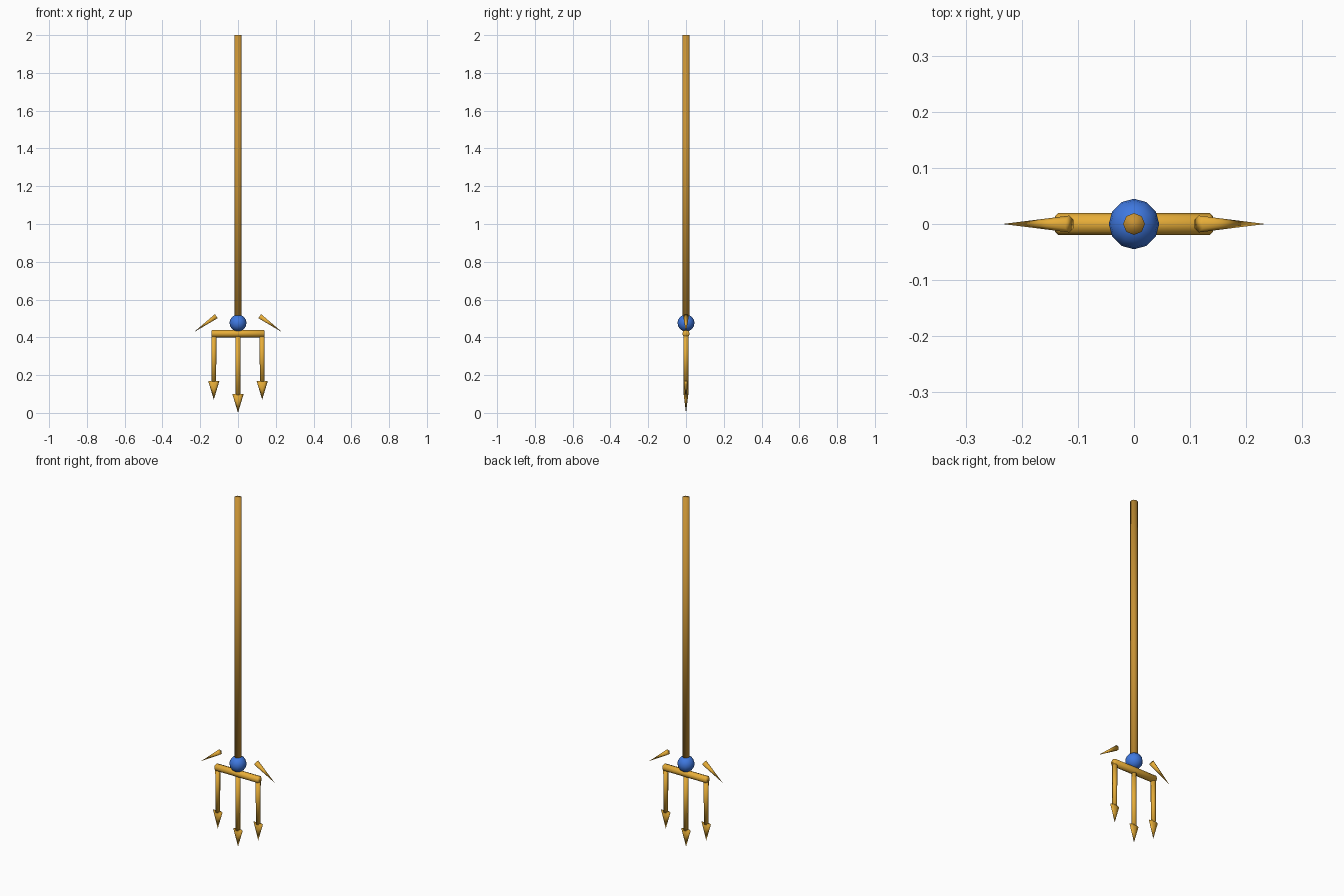
import bpy, math
from mathutils import Vector

if "Cube" in bpy.data.objects:
    bpy.data.objects.remove(bpy.data.objects["Cube"])


def material(name, rgb):
    m = bpy.data.materials.new(name)
    m.diffuse_color = (*rgb, 1)
    m.use_nodes = True
    m.node_tree.nodes["Principled BSDF"].inputs["Base Color"].default_value = m.diffuse_color
    return m


BRONZE = material("bronze", (0.58, 0.29, 0.035))
GOLD = material("gold", (0.8, 0.42, 0.04))
BLUE = material("blue", (0.05, 0.19, 0.75))


def finish(name, mat):
    ob = bpy.context.object
    ob.name = name
    ob.data.materials.append(mat)
    for p in ob.data.polygons:
        p.use_smooth = True
    return ob


def taper(name, start, end, r1, r2, sides, mat, flat=1.0):
    """Cylinder or cone from start to end, optionally flattened in y."""
    a, b = Vector(start), Vector(end)
    d = b - a
    bpy.ops.mesh.primitive_cone_add(vertices=sides, radius1=r1, radius2=r2, depth=d.length)
    ob = finish(name, mat)
    # Rotation in the xz plane keeps the flattening along y
    ob.rotation_euler = (0, math.atan2(d.x, d.z), 0)
    ob.location = (a + b) / 2
    ob.scale = (1, flat, 1)
    return ob


# Long handle
taper("shaft", (0, 0, 0.46), (0, 0, 2.0), 0.0195, 0.0195, 8, BRONZE)

# Round jewel at the joint
bpy.ops.mesh.primitive_uv_sphere_add(segments=12, ring_count=8, radius=0.045, location=(0, 0, 0.476))
finish("jewel", BLUE)

# Crossbar with softened ends
bar = taper("crossbar", (-0.141, 0, 0.42), (0.141, 0, 0.42), 0.02, 0.02, 8, GOLD)
bevel = bar.modifiers.new("bevel", 'BEVEL')
bevel.width = 0.006
bevel.segments = 1
bevel.limit_method = 'ANGLE'
bevel.angle_limit = math.radians(60)

# Three prongs with flattened barbed heads
for label, x, base, tip in (("left", -0.128, 0.17, 0.07),
                            ("centre", 0, 0.10, 0.0),
                            ("right", 0.128, 0.17, 0.07)):
    taper(label + "_prong", (x, 0, 0.42), (x, 0, base - 0.005), 0.0135, 0.0125, 8, GOLD)
    taper(label + "_prong_head", (x, 0, base), (x, 0, tip), 0.03, 0, 4, GOLD, 0.42)

# Outward side spikes
for label, s in (("left", -1), ("right", 1)):
    taper(label + "_spike", (s * 0.115, 0, 0.512), (s * 0.234, 0, 0.427), 0.015, 0, 6, GOLD)
